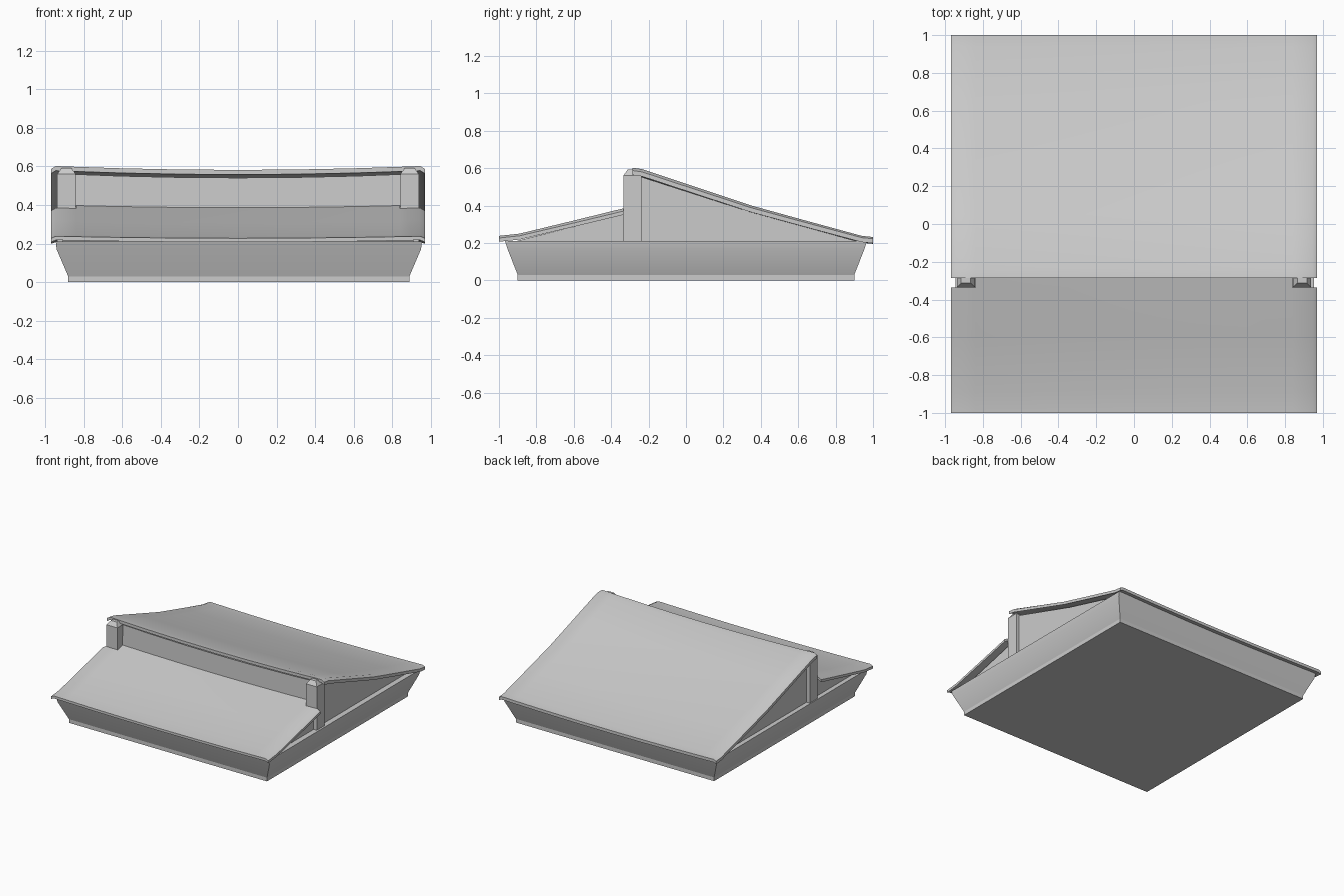
import bpy, bmesh

if "Cube" in bpy.data.objects:
    bpy.data.objects.remove(bpy.data.objects["Cube"])

XS = [-0.97, -0.945, -0.84, -0.6, -0.3, 0, 0.3, 0.6, 0.84, 0.945, 0.97]


def finish(name, bm, angle=0.6):
    bmesh.ops.recalc_face_normals(bm, faces=bm.faces[:])
    me = bpy.data.meshes.new(name)
    bm.to_mesh(me)
    bm.free()
    ob = bpy.data.objects.new(name, me)
    bpy.context.collection.objects.link(ob)
    bpy.ops.object.select_all(action='DESELECT')
    bpy.context.view_layer.objects.active = ob
    ob.select_set(True)
    bpy.ops.object.shade_smooth_by_angle(angle=angle)
    return ob


def sag(x, depth):
    # ridge dips toward the middle, outer edge turns down
    return -depth * max(0, 1 - (x / 0.94) ** 2) - (0.015 if abs(x) > 0.96 else 0)


def rings(name, levels, cx=0, cy=0):
    # stacked rectangles (half width, half depth, z), capped
    bm = bmesh.new()
    loops = [[bm.verts.new((cx + sx * w, cy + sy * d, z))
              for sx, sy in ((-1, -1), (1, -1), (1, 1), (-1, 1))] for w, d, z in levels]
    for a, b in zip(loops, loops[1:]):
        for i in range(4):
            j = (i + 1) % 4
            bm.faces.new((a[i], a[j], b[j], b[i]))
    bm.faces.new(loops[0])
    bm.faces.new(loops[-1])
    return finish(name, bm, 0.3)


def roof(name, profile, depth, thick, notch=None):
    # sagging sheet with its thickness below; notch leaves room for the posts
    bm = bmesh.new()
    top = max(p[1] for p in profile)
    def sheet(off):
        return [[bm.verts.new((x, y, z - off + sag(x, depth) * (0.4 + 0.6 * z / top)))
                 for y, z in profile] for x in XS]
    up, low = sheet(0), sheet(thick)
    for i in range(len(XS) - 1):
        for j in range(len(profile) - 1):
            if notch == j and abs(XS[i] + XS[i + 1]) / 2 > 0.84:
                continue
            for g in (up, low):
                bm.faces.new((g[i][j], g[i + 1][j], g[i + 1][j + 1], g[i][j + 1]))
    # close the rim
    pair = {a: b for ua, la in zip(up, low) for a, b in zip(ua, la)}
    for e in [e for e in bm.edges if e.is_boundary and e.verts[0] in pair]:
        a, b = e.verts
        bm.faces.new((a, b, pair[b], pair[a]))
    bmesh.ops.delete(bm, geom=[v for v in bm.verts if not v.link_faces], context='VERTS')
    return finish(name, bm)


# flared base
rings("base", [(0.885, 0.90, 0), (0.885, 0.90, 0.03), (0.945, 0.955, 0.17), (0.95, 0.968, 0.21)], cx=0.004)

# walls under the roofs
wall = [(-0.93, 0.205), (-0.27, 0.37), (-0.265, 0.563), (0.35, 0.365), (0.93, 0.205)]
bm = bmesh.new()
stations = [-0.91, -0.6, -0.3, 0, 0.3, 0.6, 0.91]
cuts = [[bm.verts.new((x, y, z + (sag(x, 0.022) if z > 0.3 else 0))) for y, z in wall] for x in stations]
for a, b in zip(cuts, cuts[1:]):
    for i in range(5):
        j = (i + 1) % 5
        bm.faces.new((a[i], a[j], b[j], b[i]))
bm.faces.new(cuts[0])
bm.faces.new(cuts[-1])
finish("walls", bm, 0.3)

# two roof slopes
roof("back_roof", [(-0.285, 0.602), (-0.235, 0.595), (0.05, 0.50), (0.35, 0.40),
                   (0.65, 0.317), (0.94, 0.238), (1.0, 0.232)], 0.02, 0.024)
roof("front_roof", [(-1.0, 0.238), (-0.89, 0.25), (-0.6, 0.32), (-0.335, 0.385), (-0.26, 0.402)],
     0.014, 0.02, notch=3)

# corner posts with tapered caps
for side, label in ((-1, "left"), (1, "right")):
    rings(label + "_post", [(0.048, 0.048, 0.2), (0.048, 0.048, 0.56), (0.025, 0.025, 0.592)],
          cx=side * 0.89, cy=-0.287)
